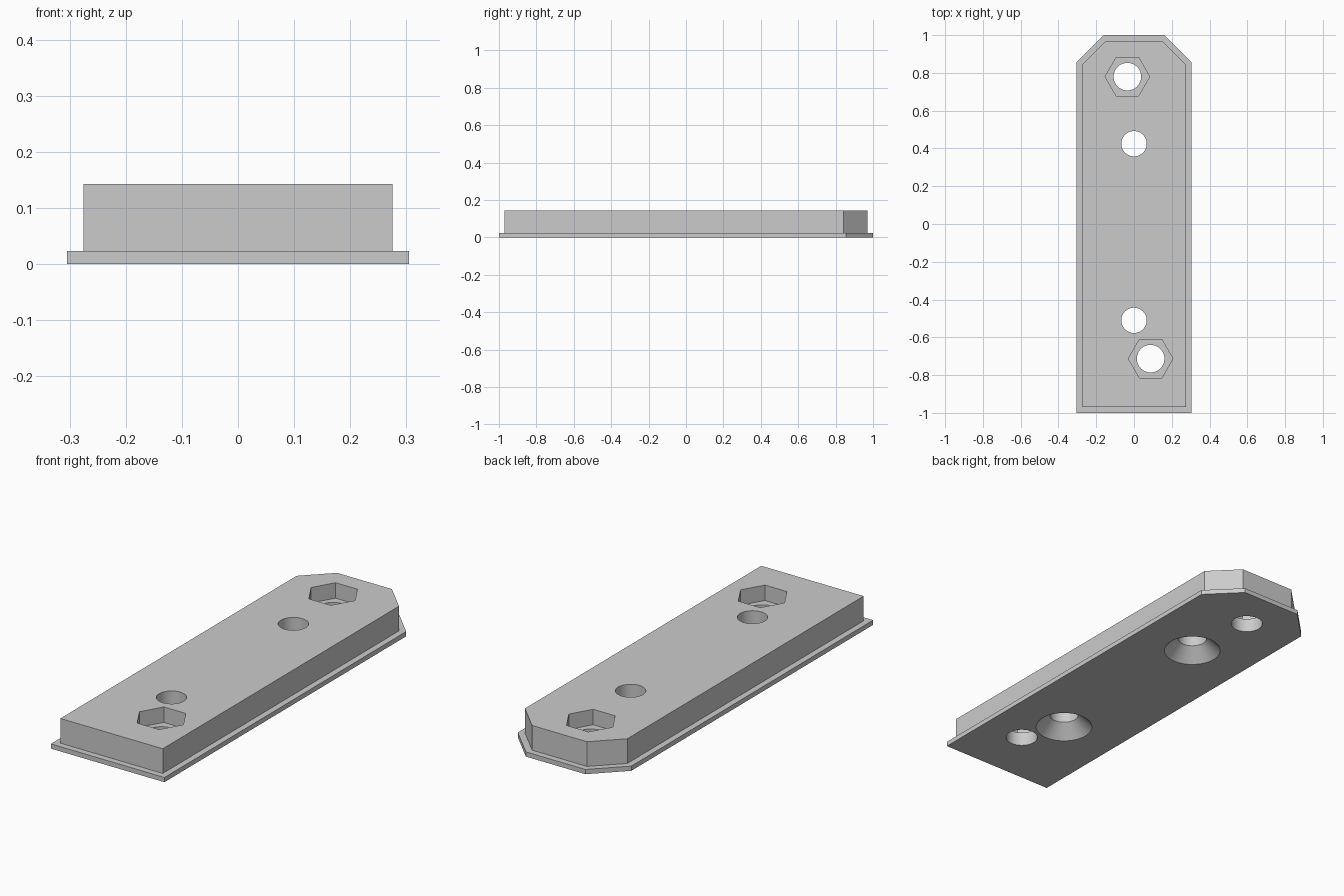
import bpy
import bmesh
from math import tau, radians
from mathutils import Vector

default = bpy.data.objects.get("Cube")
if default:
    bpy.data.objects.remove(default, do_unlink=True)

HALF_W, HALF_L, CHAMFER = 0.305, 1.0, 0.145
FLANGE_Z, TOP_Z, LEDGE = 0.023, 0.143, 0.03
POCKET_Z, SINK_Z = 0.068, 0.064
OVER = 0.02  # how far cutters poke out of the solid

grey = bpy.data.materials.new("plain grey")
grey.use_nodes = True
grey.diffuse_color = (0.6, 0.6, 0.6, 1)
grey.node_tree.nodes["Principled BSDF"].inputs["Base Color"].default_value = (0.6, 0.6, 0.6, 1)


def make_object(name, bm):
    bmesh.ops.recalc_face_normals(bm, faces=bm.faces)
    mesh = bpy.data.meshes.new(name)
    bm.to_mesh(mesh)
    bm.free()
    mesh.materials.append(grey)
    obj = bpy.data.objects.new(name, mesh)
    bpy.context.collection.objects.link(obj)
    return obj


def extrude_up(bm, face, height):
    geom = bmesh.ops.extrude_face_region(bm, geom=[face])["geom"]
    verts = [g for g in geom if isinstance(g, bmesh.types.BMVert)]
    bmesh.ops.translate(bm, vec=(0, 0, height), verts=verts)
    return next(g for g in geom if isinstance(g, bmesh.types.BMFace))


def lathe_cutter(name, centre, rings, sides):
    """Closed solid through (radius, z) rings, used to cut a hole."""
    bm = bmesh.new()
    loops = []
    for radius, z in rings:
        bmesh.ops.create_circle(bm, segments=sides, radius=radius)
        bm.verts.ensure_lookup_table()
        loop = bm.verts[-sides:]
        for i, v in enumerate(loop):
            a = tau * i / sides
            v.co = Vector((*centre, z)) + Vector((1, 0, 0)) * radius
            v.co.xy = (Vector((radius, 0)) @ rotation(a)) + Vector(centre)
        loops.append(loop)
    for low, high in zip(loops, loops[1:]):
        for i in range(sides):
            j = (i + 1) % sides
            bm.faces.new((low[i], low[j], high[j], high[i]))
    bm.faces.new(loops[0][::-1])
    bm.faces.new(loops[-1])
    cutter = make_object(name, bm)
    cutter.hide_render = True
    return cutter


def rotation(angle):
    from mathutils import Matrix
    return Matrix.Rotation(angle, 2)


# Stepped plate: flange with two chamfered corners, inset block on top
bm = bmesh.new()
outline = [(-HALF_W, -HALF_L), (HALF_W, -HALF_L), (HALF_W, HALF_L - CHAMFER),
           (HALF_W - CHAMFER, HALF_L), (CHAMFER - HALF_W, HALF_L), (-HALF_W, HALF_L - CHAMFER)]
bottom = bm.faces.new([bm.verts.new((x, y, 0)) for x, y in outline])
bottom_copy = bmesh.ops.duplicate(bm, geom=[bottom])  # keeps the underside closed
top = extrude_up(bm, bottom, FLANGE_Z)
bmesh.ops.inset_region(bm, faces=[top], thickness=LEDGE, use_even_offset=True)
extrude_up(bm, top, TOP_Z - FLANGE_Z)
bmesh.ops.remove_doubles(bm, verts=bm.verts, dist=0.0001)
plate = make_object("mounting_plate", bm)

# Bolt holes with hexagonal nut pockets, and countersunk screw holes
cutters = []
for x, y in ((-0.035, 0.78), (0.088, -0.713)):
    cutters.append(lathe_cutter("nut_pocket_cutter", (x, y),
                                [(0.118, POCKET_Z), (0.118, TOP_Z + OVER)], 6))
    cutters.append(lathe_cutter("bolt_hole_cutter", (x, y),
                                [(0.073, -OVER), (0.073, TOP_Z + OVER)], 48))
for y in (0.425, -0.51):
    cutters.append(lathe_cutter("screw_hole_cutter", (0, y),
                                [(0.131 + OVER, -OVER), (0.067, SINK_Z), (0.067, TOP_Z + OVER)], 48))

bpy.context.view_layer.objects.active = plate
plate.select_set(True)
for cutter in cutters:
    mod = plate.modifiers.new("cut", "BOOLEAN")
    mod.operation = "DIFFERENCE"
    mod.solver = "EXACT"
    mod.object = cutter
    bpy.ops.object.modifier_apply(modifier=mod.name)
    bpy.data.objects.remove(cutter, do_unlink=True)

bpy.ops.object.shade_smooth_by_angle(angle=radians(30))
